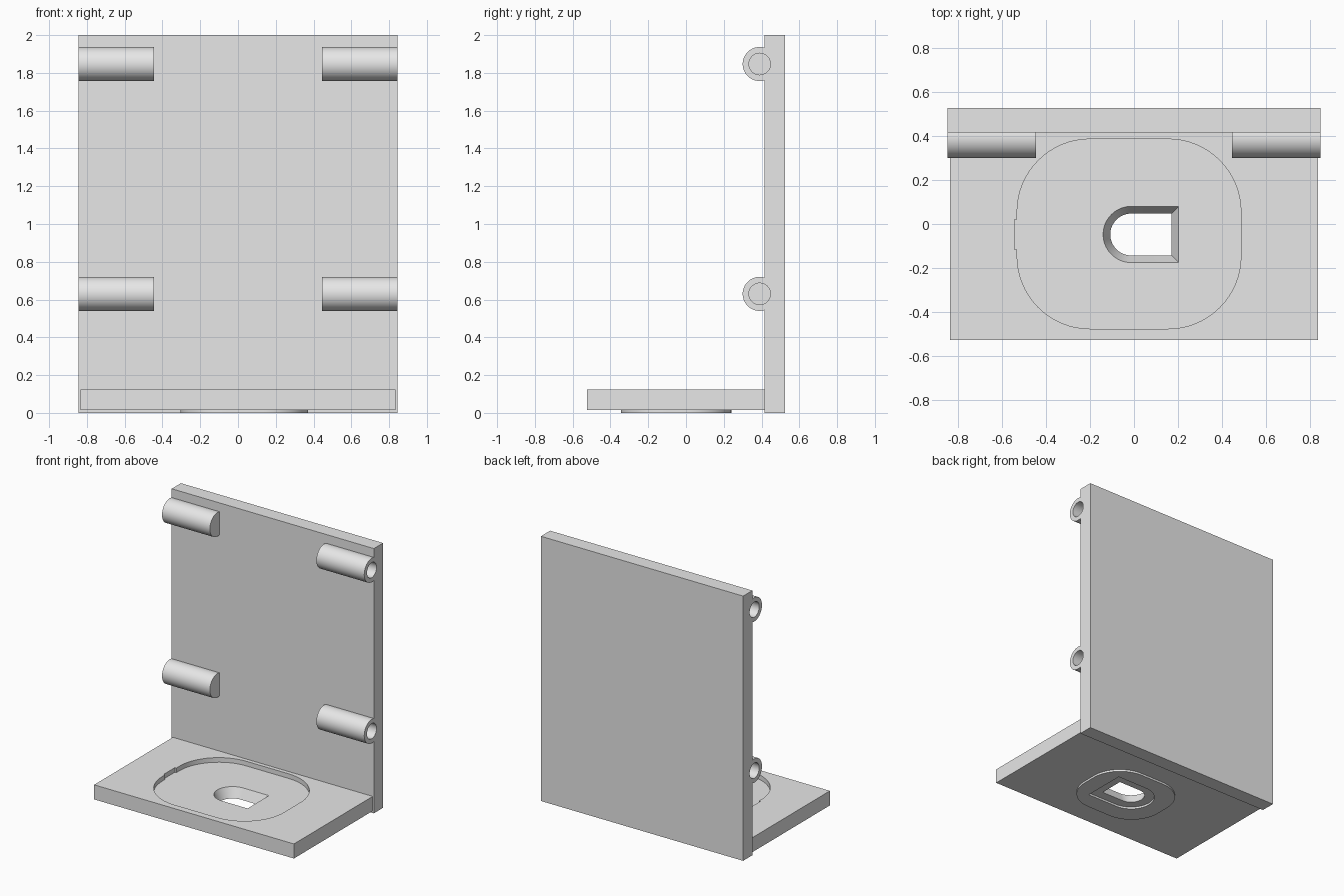
import bpy, bmesh, math
from mathutils import Matrix

if "Cube" in bpy.data.objects:
    bpy.data.objects.remove(bpy.data.objects["Cube"])

grey = bpy.data.materials.new("light_grey")
grey.diffuse_color = (0.8, 0.8, 0.8, 1)
grey.use_nodes = True
grey.node_tree.nodes["Principled BSDF"].inputs["Base Color"].default_value = grey.diffuse_color


def finish(name, bm):
    bmesh.ops.recalc_face_normals(bm, faces=bm.faces)
    me = bpy.data.meshes.new(name)
    bm.to_mesh(me)
    bm.free()
    ob = bpy.data.objects.new(name, me)
    me.materials.append(grey)
    bpy.context.collection.objects.link(ob)
    return ob


def loft(name, low, z0, high, z1):
    """Solid between two outlines with matching point counts."""
    bm = bmesh.new()
    a = [bm.verts.new((x, y, z0)) for x, y in low]
    b = [bm.verts.new((x, y, z1)) for x, y in high]
    bm.faces.new(a[::-1])
    bm.faces.new(b)
    n = len(a)
    for i in range(n):
        j = (i + 1) % n
        bm.faces.new((a[i], a[j], b[j], b[i]))
    return finish(name, bm)


def prism(name, outline, z0, z1):
    return loft(name, outline, z0, outline, z1)


def rect(x0, x1, y0, y1):
    return [(x0, y0), (x1, y0), (x1, y1), (x0, y1)]


def rounded_rect(x0, x1, y0, y1, r, n=16):
    pts = []
    corners = ((x1 - r, y1 - r), (x0 + r, y1 - r), (x0 + r, y0 + r), (x1 - r, y0 + r))
    for k, (cx, cy) in enumerate(corners):
        for i in range(n + 1):
            t = math.pi / 2 * (k + i / n)
            pts.append((cx + r * math.cos(t), cy + r * math.sin(t)))
    return pts


def d_outline(r, n=32):
    """Half-round on the left, square on the right."""
    cx, cy, right = -0.0125, -0.0475, 0.075 + r
    pts = [(right, cy - r), (right, cy + r)]
    for i in range(n + 1):
        t = math.pi / 2 + math.pi * i / n
        pts.append((cx + r * math.cos(t), cy + r * math.sin(t)))
    return pts


def rod(name, x0, x1, y, z, r):
    bm = bmesh.new()
    m = Matrix.Translation(((x0 + x1) / 2, y, z)) @ Matrix.Rotation(math.pi / 2, 4, 'Y')
    bmesh.ops.create_cone(bm, cap_ends=True, segments=64, radius1=r, radius2=r,
                          depth=abs(x1 - x0), matrix=m)
    return finish(name, bm)


def combine(ob, other, operation):
    bpy.context.view_layer.objects.active = ob
    mod = ob.modifiers.new("combine", 'BOOLEAN')
    mod.operation, mod.object, mod.solver = operation, other, 'EXACT'
    bpy.ops.object.modifier_apply(modifier=mod.name)
    bpy.data.objects.remove(other)


def smooth(ob):
    bpy.ops.object.select_all(action='DESELECT')
    ob.select_set(True)
    bpy.context.view_layer.objects.active = ob
    bpy.ops.object.shade_smooth_by_angle(angle=math.radians(25))


# Upright plate with four blind hinge sockets
plate = prism("back_plate", rect(-0.845, 0.845, 0.415, 0.525), 0, 2)
sockets = [(s, z) for s in (-1, 1) for z in (0.63, 1.847)]
for s, z in sockets:
    combine(plate, rod("socket", s * 0.445, s * 0.845, 0.39, z, 0.09), 'UNION')
for s, z in sockets:
    combine(plate, rod("bore", s * 0.49, s * 0.9, 0.39, z, 0.057), 'DIFFERENCE')
smooth(plate)

# Base shelf with a shallow pad underneath
base = prism("base_shelf", rect(-0.835, 0.835, -0.525, 0.43), 0.015, 0.125)
pad = rounded_rect(-0.305, 0.37, -0.345, 0.24, 0.24)
combine(base, prism("pad", pad, 0, 0.05), 'UNION')

# Rounded tray recess and its side notch
floor = 0.09
tray = rounded_rect(-0.53, 0.485, -0.475, 0.385, 0.33)
combine(base, prism("tray", tray, floor, 0.2), 'DIFFERENCE')
combine(base, prism("notch", rect(-0.542, -0.4, -0.115, 0.02), floor, 0.2), 'DIFFERENCE')

# Recess in the pad and the tapered through-hole
combine(base, prism("pad_recess", d_outline(0.165), -0.05, 0.015), 'DIFFERENCE')
slope = (0.1275 - 0.095) / (floor - 0.015)
r_at = lambda z: 0.095 + slope * (z - 0.015)
combine(base, loft("hole", d_outline(r_at(0.0)), 0.0, d_outline(r_at(0.11)), 0.11), 'DIFFERENCE')
smooth(base)
